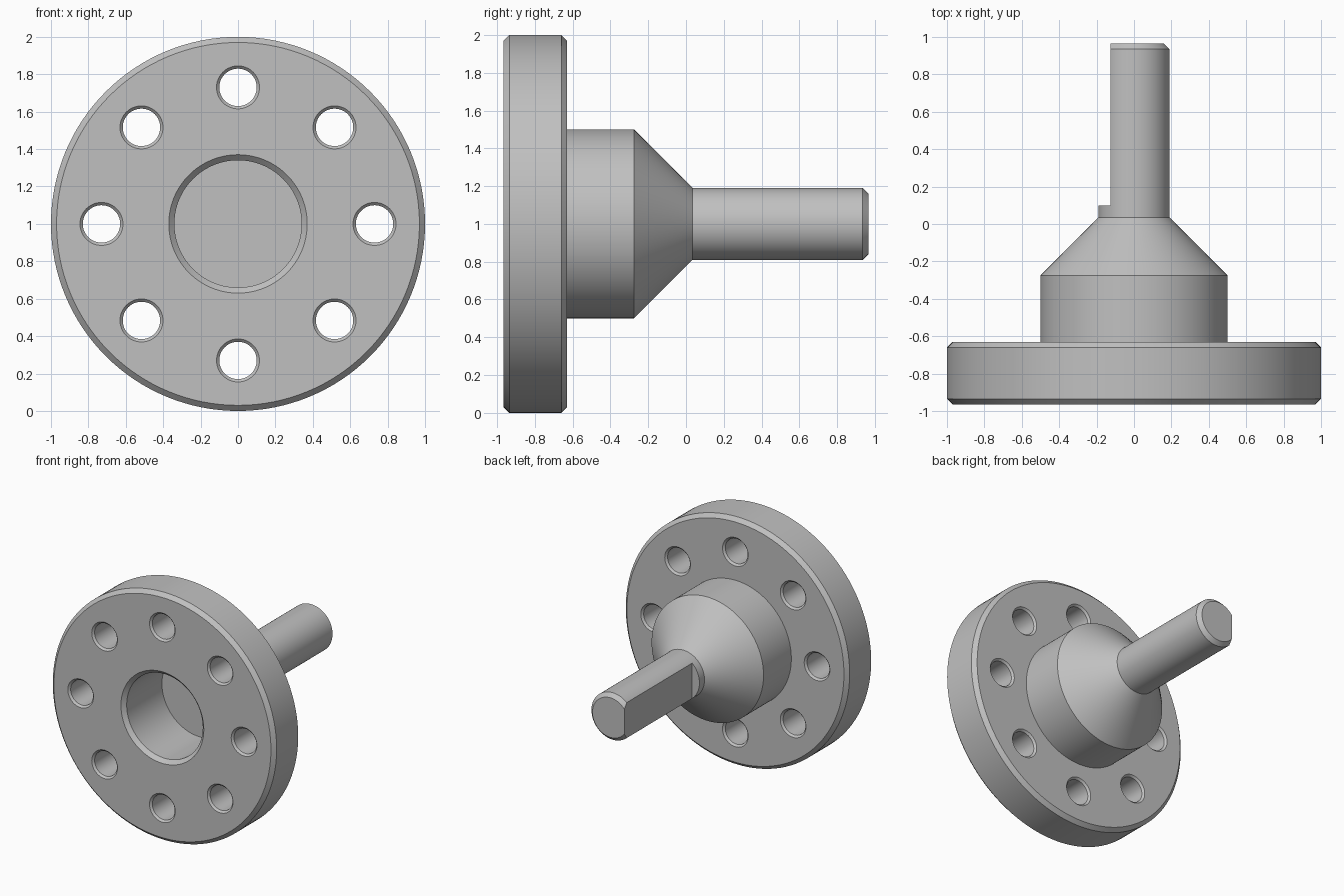
import bpy
import bmesh
import math
from mathutils import Matrix, Vector

if "Cube" in bpy.data.objects:
    bpy.data.objects.remove(bpy.data.objects["Cube"], do_unlink=True)

# Single grey metal
steel = bpy.data.materials.new("grey steel")
steel.use_nodes = True
grey = (0.53, 0.53, 0.53, 1)
steel.diffuse_color = grey
steel.node_tree.nodes["Principled BSDF"].inputs["Base Color"].default_value = grey

AXIS_Z = 1.0
FRONT, BACK, END = -0.965, -0.63, 0.965
C = 0.03  # edge chamfer


def lathe(bm, profile, x, z, steps):
    """Revolve closed (radius, y) profile about an axis along y through x, z."""
    verts = [bm.verts.new((x + r, y, z)) for r, y in profile]
    edges = [bm.edges.new(pair) for pair in zip(verts, verts[1:])]
    bmesh.ops.spin(bm, geom=verts + edges, cent=(x, 0, z), axis=(0, 1, 0),
                   angle=math.tau, steps=steps, use_duplicate=False)


def finish(bm, name):
    bmesh.ops.remove_doubles(bm, verts=bm.verts, dist=1e-5)
    bmesh.ops.recalc_face_normals(bm, faces=bm.faces)
    mesh = bpy.data.meshes.new(name)
    bm.to_mesh(mesh)
    bm.free()
    mesh.materials.append(steel)
    obj = bpy.data.objects.new(name, mesh)
    bpy.context.collection.objects.link(obj)
    return obj


# Turned body: blind bore, flange, hub, cone and shaft
bm = bmesh.new()
lathe(bm, [(0, -0.485), (0.34, -0.485), (0.34, FRONT + C), (0.37, FRONT),
           (1 - C, FRONT), (1, FRONT + C), (1, BACK - C), (1 - C, BACK),
           (0.5, BACK), (0.5, -0.275), (0.19, 0.035),
           (0.19, END - C), (0.19 - C, END), (0, END)], 0, AXIS_Z, 128)
body = finish(bm, "flanged_shaft")

# Bolt hole cutters, flared at both faces
bm = bmesh.new()
flare, over = 0.015, 0.02
for i in range(8):
    a = i * math.tau / 8
    lathe(bm, [(0, FRONT - over), (0.1 + flare + over, FRONT - over),
               (0.1, FRONT + flare), (0.1, BACK - flare),
               (0.1 + flare + over, BACK + over), (0, BACK + over)],
          0.73 * math.cos(a), AXIS_Z + 0.73 * math.sin(a), 48)
holes = finish(bm, "bolt_hole_cutter")

# Block that mills the flat on the right side of the shaft
bm = bmesh.new()
bmesh.ops.create_cube(bm, size=1, matrix=Matrix.LocRotScale(
    Vector((-0.325, 0.6, AXIS_Z)), None, Vector((0.4, 1.0, 0.8))))
flat = finish(bm, "shaft_flat_cutter")

# Cut, then shade smooth with sharp edges kept
bpy.context.view_layer.objects.active = body
body.select_set(True)
for cutter in (holes, flat):
    mod = body.modifiers.new(cutter.name, 'BOOLEAN')
    mod.operation = 'DIFFERENCE'
    mod.solver = 'EXACT'
    mod.object = cutter
    bpy.ops.object.modifier_apply(modifier=mod.name)
    bpy.data.objects.remove(cutter, do_unlink=True)
bpy.ops.object.shade_smooth_by_angle(angle=math.radians(25))
